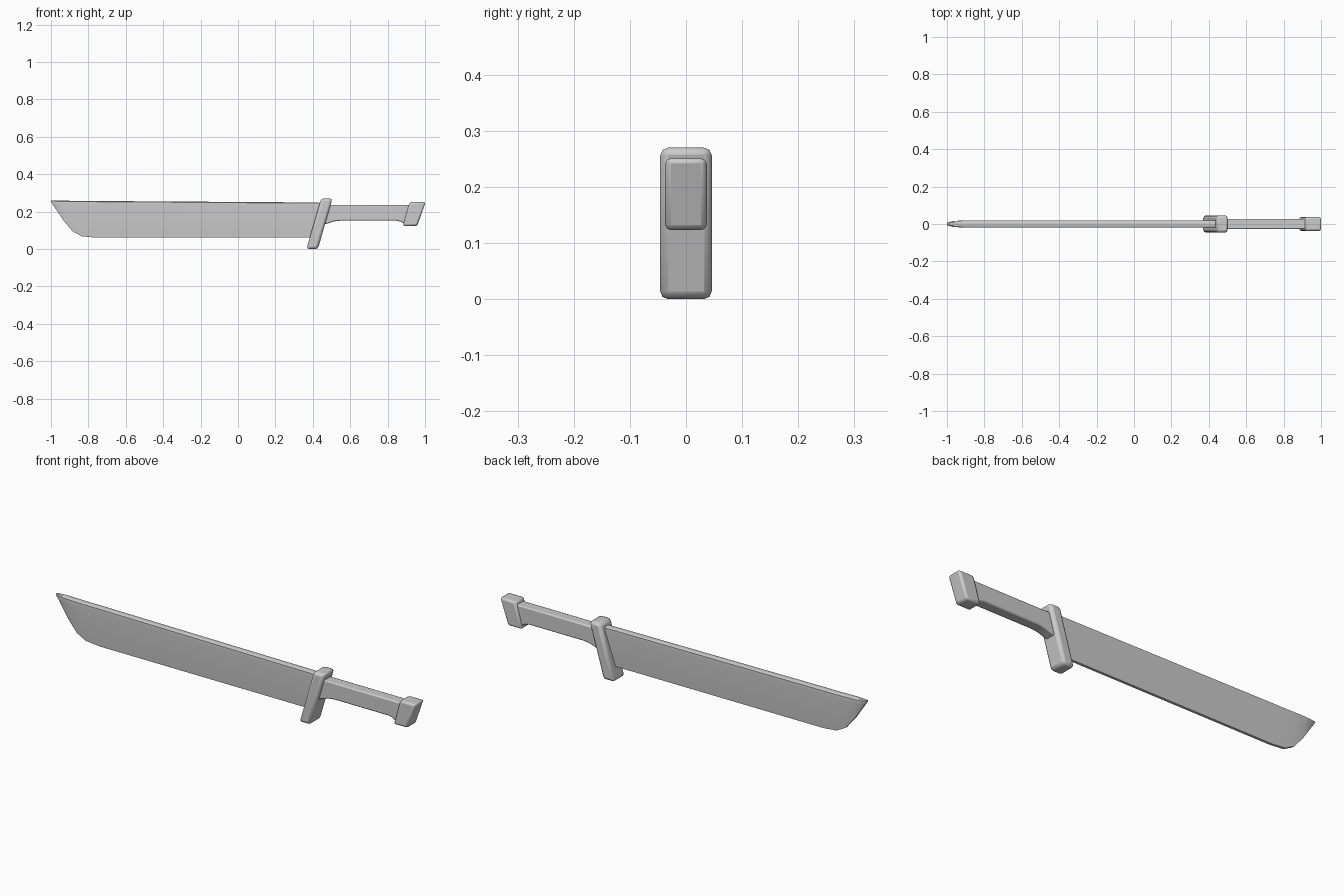
import bpy, bmesh

if "Cube" in bpy.data.objects:
    bpy.data.objects.remove(bpy.data.objects["Cube"])


def finish(name, bm, bevel=0.0, segments=2):
    bmesh.ops.recalc_face_normals(bm, faces=bm.faces)
    mesh = bpy.data.meshes.new(name)
    bm.to_mesh(mesh)
    bm.free()
    obj = bpy.data.objects.new(name, mesh)
    bpy.context.collection.objects.link(obj)
    if bevel:
        mod = obj.modifiers.new("rounded_edges", 'BEVEL')
        mod.width = bevel
        mod.segments = segments
        mod.limit_method = 'ANGLE'
    bpy.ops.object.select_all(action='DESELECT')
    obj.select_set(True)
    bpy.context.view_layer.objects.active = obj
    bpy.ops.object.shade_smooth_by_angle(angle=0.6)
    return obj


def extrude_profile(name, points, half_width, bevel, segments=2):
    """Extrude an XZ outline symmetrically along Y."""
    bm = bmesh.new()
    face = bm.faces.new([bm.verts.new((x, -half_width, z)) for x, z in points])
    new = bmesh.ops.extrude_face_region(bm, geom=[face])["geom"]
    for v in new:
        if isinstance(v, bmesh.types.BMVert):
            v.co.y = half_width
    return finish(name, bm, bevel, segments)


# Blade: lofted sections (x, edge z, spine z, half thickness)
stations = [(-1.0, 0.251, 0.260, 0.007), (-0.97, 0.208, 0.2595, 0.015),
            (-0.935, 0.155, 0.259, 0.018), (-0.885, 0.095, 0.258, 0.019),
            (-0.835, 0.068, 0.257, 0.019), (-0.76, 0.061, 0.257, 0.019),
            (0.435, 0.061, 0.249, 0.019)]
bm = bmesh.new()
rings = []
for x, low, high, t in stations:
    shoulder = high - min(0.025, (high - low) * 0.5)
    half = [(0.35 * t, low), (t, shoulder), (t * 0.95, high - 0.004), (t * 0.6, high)]
    loop = half + [(-y, z) for y, z in reversed(half)]
    rings.append([bm.verts.new((x, y, z)) for y, z in loop])
for a, b in zip(rings, rings[1:]):
    for i in range(len(a)):
        j = (i + 1) % len(a)
        bm.faces.new((a[i], a[j], b[j], b[i]))
bm.faces.new(rings[0])
bm.faces.new(rings[-1])
finish("blade", bm)

# Slanted guard
extrude_profile("guard", [(0.366, 0.0), (0.427, 0.0), (0.505, 0.27), (0.444, 0.27)],
                0.046, 0.014)

# Grip with flared ends underneath
extrude_profile("grip", [(0.45, 0.235), (0.45, 0.128), (0.485, 0.138), (0.515, 0.148),
                         (0.55, 0.152), (0.845, 0.152), (0.87, 0.147), (0.893, 0.132),
                         (0.93, 0.132), (0.93, 0.235)], 0.027, 0.006)

# Slanted pommel
extrude_profile("pommel", [(0.881, 0.123), (0.958, 0.123), (1.003, 0.251), (0.918, 0.251)],
                0.037, 0.01)
